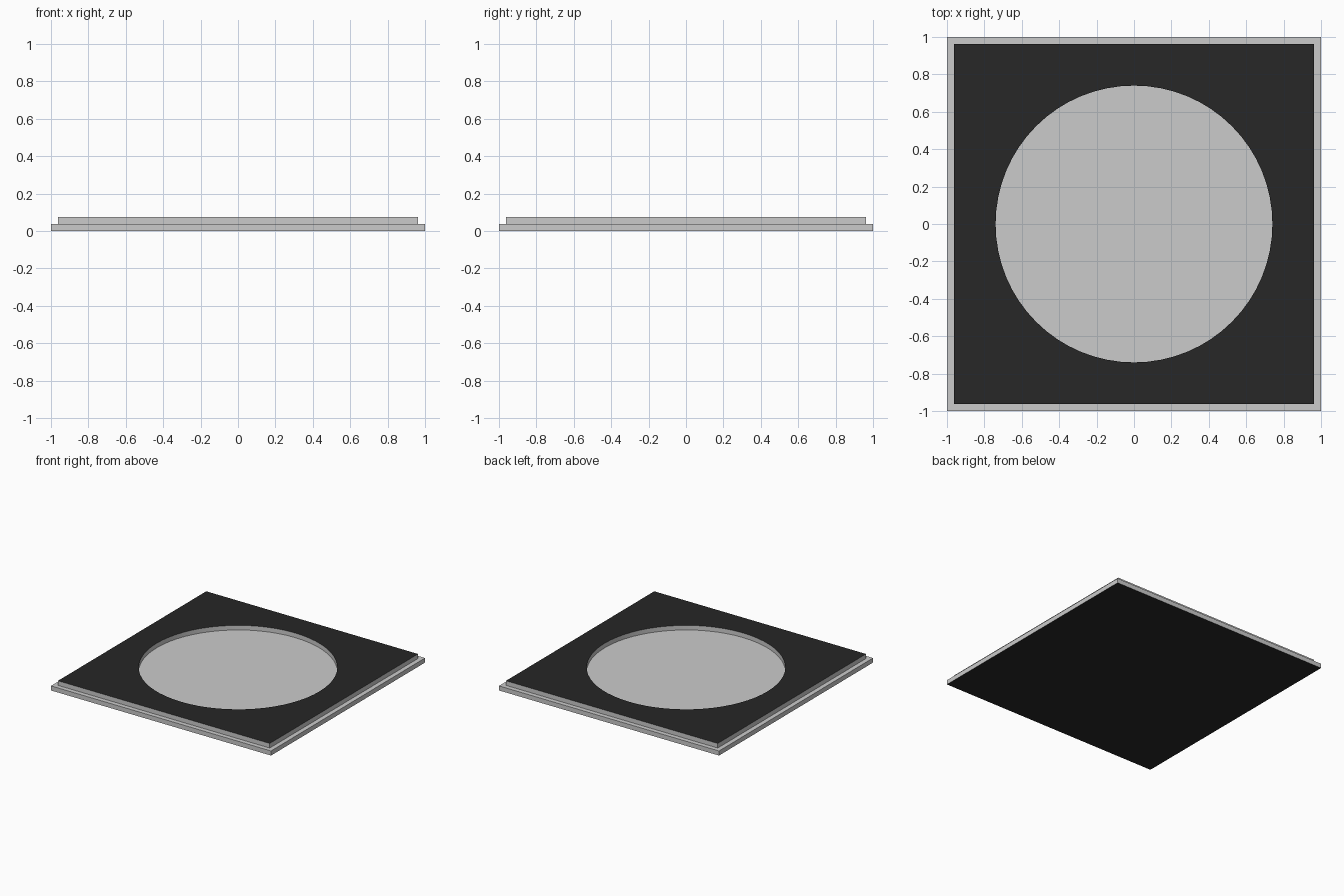
import bpy, bmesh, math

if "Cube" in bpy.data.objects:
    bpy.data.objects.remove(bpy.data.objects["Cube"])

STEP = 0.0375        # thickness of each layer, also the ledge width
HOLE_R = 0.74
SEGMENTS = 64

black = bpy.data.materials.new("black_face")
black.diffuse_color = (0.02, 0.02, 0.02, 1)
black.use_nodes = True
black.node_tree.nodes["Principled BSDF"].inputs["Base Color"].default_value = black.diffuse_color
grey = bpy.data.materials.new("grey_side")
grey.diffuse_color = (0.8, 0.8, 0.8, 1)
grey.use_nodes = True
grey.node_tree.nodes["Principled BSDF"].inputs["Base Color"].default_value = grey.diffuse_color


def finish(bm, name, is_black):
    """Turn a bmesh into an object, painting the chosen faces black."""
    bmesh.ops.recalc_face_normals(bm, faces=bm.faces)
    bm.normal_update()
    for face in bm.faces:
        face.material_index = int(is_black(face))
    mesh = bpy.data.meshes.new(name)
    bm.to_mesh(mesh)
    bm.free()
    mesh.materials.append(grey)
    mesh.materials.append(black)
    obj = bpy.data.objects.new(name, mesh)
    bpy.context.collection.objects.link(obj)
    return obj


# Base plate: square slab with a black underside
bm = bmesh.new()
bmesh.ops.create_cube(bm, size=1)
bmesh.ops.scale(bm, vec=(2, 2, STEP), verts=bm.verts)
bmesh.ops.translate(bm, vec=(0, 0, STEP / 2), verts=bm.verts)
finish(bm, "base_plate", lambda f: f.normal.z < -0.9)

# Upper frame: smaller square slab with a round opening and a black top
bm = bmesh.new()
half = 1 - STEP


def loop(z, square):
    verts = []
    for i in range(SEGMENTS):
        a = 2 * math.pi * i / SEGMENTS
        c, s = math.cos(a), math.sin(a)
        r = half / max(abs(c), abs(s)) if square else HOLE_R
        verts.append(bm.verts.new((r * c, r * s, z)))
    return verts


# Section path: outer bottom, outer top, inner top, inner bottom
loops = [loop(STEP, True), loop(2 * STEP, True),
         loop(2 * STEP, False), loop(STEP, False)]
for a, b in zip(loops, loops[1:]):
    for i in range(SEGMENTS):
        j = (i + 1) % SEGMENTS
        bm.faces.new((a[i], a[j], b[j], b[i]))
frame = finish(bm, "upper_frame", lambda f: abs(f.normal.z) > 0.9)

# Smooth the round wall, keep the edges sharp
bpy.context.view_layer.objects.active = frame
frame.select_set(True)
bpy.ops.object.shade_smooth_by_angle(angle=math.radians(30))
